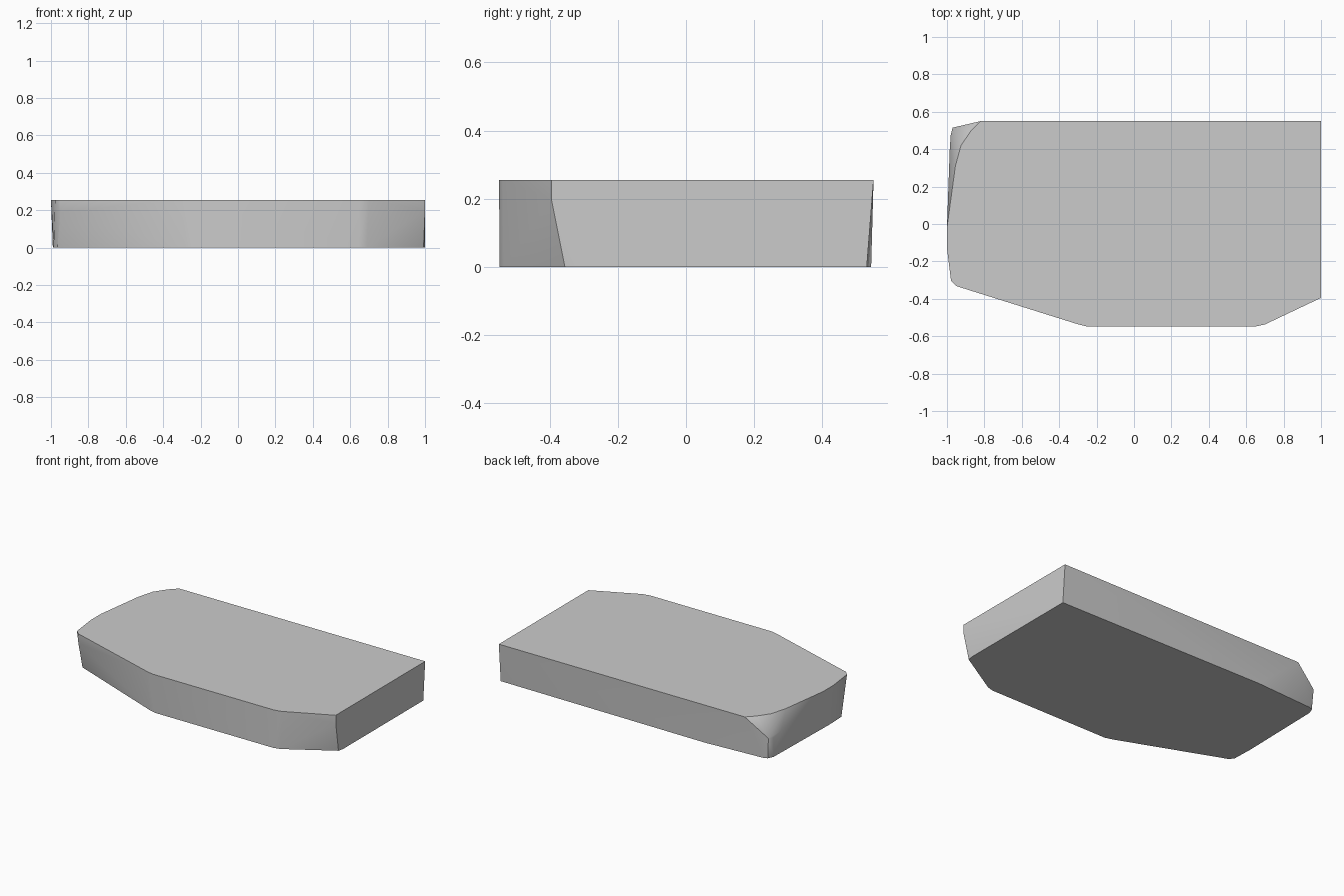
import bpy, bmesh

if "Cube" in bpy.data.objects:
    bpy.data.objects.remove(bpy.data.objects["Cube"])

H = 0.255

# Top outline: clipped front corners and a chamfered back-left corner
top = [(-0.82, 0.55), (1, 0.55), (1, -0.395), (0.70, -0.537), (0.65, -0.548),
       (-0.25, -0.548), (-0.30, -0.536), (-0.95, -0.332), (-0.978, -0.305),
       (-1, -0.13), (-1, -0.02), (-0.955, 0.31), (-0.925, 0.42), (-0.87, 0.50)]
# Slightly tucked-in bottom outline
bottom = [(-0.52, 0.543), (1, 0.53), (1, -0.32), (0.992, -0.355),
          (0.69, -0.535), (0.645, -0.547), (-0.23, -0.547), (-0.28, -0.533),
          (-0.965, -0.265), (-0.985, -0.235), (-0.99, -0.1), (-0.978, 0.47),
          (-0.962, 0.508), (-0.94, 0.518)]
# Shoulder points of the lowered corner and the right-front crease
shoulder = [(-0.97, 0.515, 0.138), (-0.98, 0.475, 0.13), (-0.985, 0.40, 0.15),
            (1, -0.395, 0.2), (-0.95, -0.33, 0.19)]

# Wrap the outlines in one convex slab
bm = bmesh.new()
points = [(x, y, H) for x, y in top] + [(x, y, 0) for x, y in bottom] + shoulder
for p in points:
    bm.verts.new(p)
hull = bmesh.ops.convex_hull(bm, input=bm.verts)
loose = [v for v in bm.verts if not v.link_faces]
bmesh.ops.delete(bm, geom=loose, context='VERTS')
bmesh.ops.dissolve_limit(bm, angle_limit=0.005, verts=bm.verts, edges=bm.edges)
bmesh.ops.recalc_face_normals(bm, faces=bm.faces)

mesh = bpy.data.meshes.new("stone_slab")
bm.to_mesh(mesh)
bm.free()
slab = bpy.data.objects.new("stone_slab", mesh)
bpy.context.collection.objects.link(slab)

# Soft gradients across the side facets, sharp rim
bpy.context.view_layer.objects.active = slab
slab.select_set(True)
bpy.ops.object.shade_smooth_by_angle(angle=0.52)
